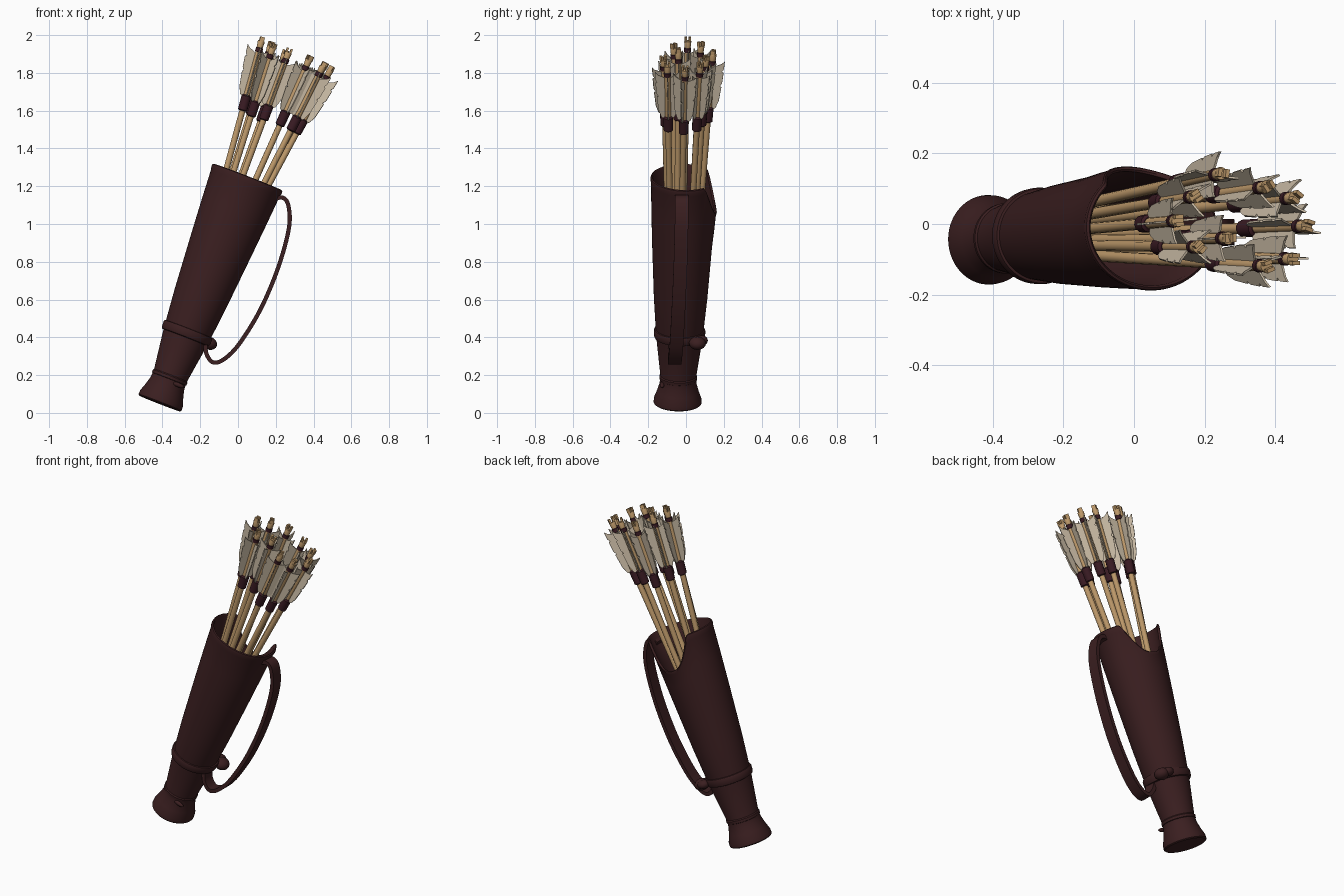
import bpy, bmesh
from math import sin, cos, pi, radians
from mathutils import Vector, Matrix

cube = bpy.data.objects.get("Cube")
if cube:
    bpy.data.objects.remove(cube, do_unlink=True)


def material(name, rgb):
    m = bpy.data.materials.new(name)
    m.use_nodes = True
    m.diffuse_color = (*rgb, 1)
    bsdf = m.node_tree.nodes["Principled BSDF"]
    bsdf.inputs["Base Color"].default_value = (*rgb, 1)
    bsdf.inputs["Roughness"].default_value = 0.8
    return m


LEATHER = material("dark_leather", (0.043, 0.0135, 0.0145))
THREAD = material("maroon_thread", (0.042, 0.011, 0.017))
WOOD = material("pale_wood", (0.53, 0.33, 0.15))
FEATHER = material("cream_feather", (0.58, 0.49, 0.37))


def finish(name, bm, mat, matrix=Matrix(), smooth=True):
    bmesh.ops.recalc_face_normals(bm, faces=bm.faces)
    me = bpy.data.meshes.new(name)
    bm.to_mesh(me)
    bm.free()
    me.materials.append(mat)
    ob = bpy.data.objects.new(name, me)
    bpy.context.collection.objects.link(ob)
    ob.matrix_world = matrix
    if smooth:
        bpy.ops.object.select_all(action='DESELECT')
        ob.select_set(True)
        bpy.context.view_layer.objects.active = ob
        bpy.ops.object.shade_smooth_by_angle(angle=radians(40))
    return ob


def skin(bm, rings):
    """Join rings of points with quads, and close both ends."""
    rows = [[bm.verts.new(p) for p in ring] for ring in rings]
    n = len(rows[0])
    for a, b in zip(rows, rows[1:]):
        for i in range(n):
            j = (i + 1) % n
            bm.faces.new((a[i], a[j], b[j], b[i]))
    bm.faces.new(rows[0])
    bm.faces.new(rows[-1])


def circle_ring(h, r, n):
    return [(r * cos(2 * pi * i / n), r * sin(2 * pi * i / n), h) for i in range(n)]


def lathe(name, profile, mat, matrix, n=12):
    bm = bmesh.new()
    skin(bm, [circle_ring(h, r, n) for h, r in profile])
    return finish(name, bm, mat, matrix)


# Leaning frame shared by the quiver parts
foot, mouth = Vector((-0.415, -0.045, 0.05)), Vector((0.05, -0.01, 1.245))
length = (mouth - foot).length
axis = (mouth - foot).normalized()
side = Vector((0, 1, 0)).cross(axis).normalized()
depth = axis.cross(side)
FRAME = Matrix((side, depth, axis)).transposed().to_4x4()
FRAME.translation = foot


def quiver_ring(h, r, n=96):
    """Oval ring; near the mouth it dips into a rounded notch at the back."""
    ring = []
    for i in range(n):
        a = 2 * pi * i / n
        off = abs(a - radians(87)) / radians(50)
        dip = 0.185 * (1 - off ** 2.5) ** 1.5 if off < 1 else 0
        reach = max(0, (h - 0.9) / (length - 0.9))
        ring.append((r * cos(a), r * sin(a) * (1.04 - 0.15 * h / length), h - dip * reach))
    return ring


def quiver_part(name, profile):
    bm = bmesh.new()
    skin(bm, [quiver_ring(h, r) for h, r in profile])
    return finish(name, bm, LEATHER, FRAME)


# Quiver: flared foot, tapered tube, rolled lip, hollow inside
outer = [(0, 0.116), (0.006, 0.122), (0.03, 0.121), (0.07, 0.107), (0.11, 0.096), (0.15, 0.092),
         (0.38, 0.124), (0.6, 0.146), (0.9, 0.17), (1.1, 0.185), (1.25, 0.195)]
lip = [(length - 0.012, 0.2), (length, 0.198), (length + 0.004, 0.191), (length - 0.004, 0.184)]
inner = [(1.1, 0.173), (0.9, 0.157), (0.6, 0.133), (0.4, 0.115)]
quiver_part("quiver_body", outer + lip + inner)
quiver_part("neck_ring", [(0.135, 0.09), (0.139, 0.097), (0.154, 0.098), (0.162, 0.092)])
quiver_part("belt", [(0.372, 0.12), (0.376, 0.132), (0.385, 0.136), (0.412, 0.138), (0.421, 0.135), (0.425, 0.12)])

# Knot where the belt is tied
for name, loc, size in (("knot", (0.13, 0.095, 0.395), (0.042, 0.045, 0.034)),
                        ("knot_loop", (0.1, 0.118, 0.4), (0.035, 0.032, 0.026)),
                        ("neck_tab", (0.055, -0.085, 0.125), (0.035, 0.012, 0.012))):
    bm = bmesh.new()
    bmesh.ops.create_uvsphere(bm, u_segments=16, v_segments=10, radius=1)
    bmesh.ops.scale(bm, vec=size, verts=bm.verts)
    finish(name, bm, LEATHER, FRAME @ Matrix.Translation(loc))


# Shoulder strap: a flat ribbon along a smooth path
path = [Vector(p) for p in (
    (0.19, -0.022, 1.13), (0.235, -0.022, 1.14), (0.266, -0.022, 1.1), (0.27, -0.024, 0.98),
    (0.213, -0.03, 0.77), (0.12, -0.04, 0.55), (0.01, -0.05, 0.37), (-0.07, -0.058, 0.287),
    (-0.13, -0.06, 0.267), (-0.166, -0.06, 0.31), (-0.175, -0.055, 0.375))]


def smooth_path(pts, steps=6):
    out = []
    ext = [2 * pts[0] - pts[1]] + pts + [2 * pts[-1] - pts[-2]]
    for a, b, c, d in zip(ext, ext[1:], ext[2:], ext[3:]):
        for k in range(steps):
            t = k / steps
            out.append(b + (c - a) * t / 2 + (2 * a - 5 * b + 4 * c - d) * t * t / 2
                       + (3 * b - a - 3 * c + d) * t ** 3 / 2)
    return out + [pts[-1]]


pts = smooth_path(path)
rings = []
for i, p in enumerate(pts):
    run = pts[min(i + 1, len(pts) - 1)] - pts[max(i - 1, 0)]
    n = Vector((run.z, 0, -run.x)).normalized() * 0.011
    w = Vector((0, 0.036, 0))
    rings.append([p + n + w, p + n - w, p - n - w, p - n + w])
bm = bmesh.new()
skin(bm, rings)
finish("shoulder_strap", bm, LEATHER)


# Arrows: tip of each nock; all fan out from deep inside the quiver
tips = [(0.13, 0.01, 1.99), (0.18, 0.08, 1.965), (0.19, -0.065, 1.955), (0.255, 0.145, 1.92),
        (0.275, -0.04, 1.93), (0.385, 0.107, 1.89), (0.465, 0.076, 1.855), (0.5, -0.005, 1.835),
        (0.46, -0.1, 1.855), (0.385, -0.12, 1.89)]
vane = [(0.335, 0.016), (0.32, 0.036), (0.28, 0.05), (0.2, 0.058), (0.197, 0.05), (0.18, 0.06),
        (0.12, 0.064), (0.116, 0.055), (0.1, 0.064), (0.055, 0.066), (0.072, 0.05), (0.09, 0.014)]

for k, tip in enumerate(tips):
    tip = Vector(tip)
    base = Vector((-0.29 + 0.2 * tip.x, -0.03 + 0.45 * tip.y, 0.55))
    way = (tip - base).normalized()
    total = (tip - base).length
    # Local frame at the tip with z along the arrow
    M = Matrix.Translation(tip) @ way.to_track_quat('Z', 'Y').to_matrix().to_4x4() @ Matrix.Rotation(k * 0.4, 4, 'Z')
    lathe("arrow_shaft", [(-total, 0.016), (-0.05, 0.016)], WOOD, M)
    lathe("arrow_wrap", [(-0.405, 0.018), (-0.4, 0.025), (-0.325, 0.026), (-0.318, 0.018)], THREAD, M)
    lathe("nock_thread", [(-0.084, 0.015), (-0.082, 0.019), (-0.06, 0.019), (-0.058, 0.015)], THREAD, M)
    lathe("nock", [(-0.059, 0.016), (-0.025, 0.019), (-0.022, 0.018)], WOOD, M)

    # Two prongs leave the string slot open
    bm = bmesh.new()
    for s in (-1, 1):
        bmesh.ops.create_cube(bm, size=1, matrix=Matrix.Translation((s * 0.011, 0, -0.013))
                              @ Matrix.Diagonal((0.011, 0.024, 0.026, 1)))
    finish("nock_prongs", bm, WOOD, M, smooth=False)

    # Four swept vanes around the shaft
    bm = bmesh.new()
    for f in range(4):
        turn = Matrix.Rotation(f * pi / 2, 3, 'Z')
        front, back = ([bm.verts.new(turn @ Vector((r, t, -d))) for d, r in vane] for t in (-0.003, 0.003))
        bm.faces.new(front)
        bm.faces.new(back[::-1])
        for i in range(len(vane)):
            j = (i + 1) % len(vane)
            bm.faces.new((front[i], back[i], back[j], front[j]))
    finish("fletching", bm, FEATHER, M, smooth=False)
